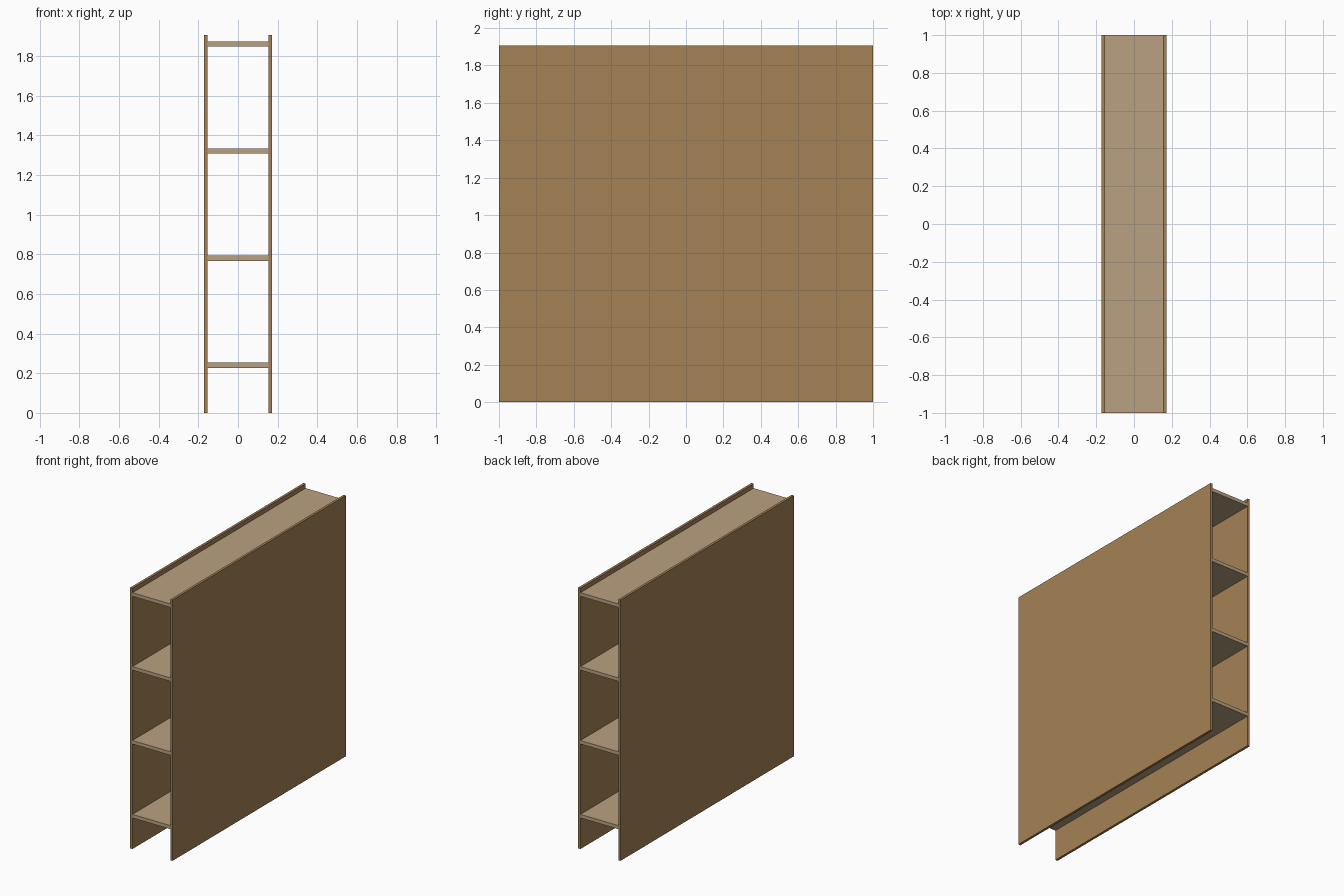
import bpy

if "Cube" in bpy.data.objects:
    bpy.data.objects.remove(bpy.data.objects["Cube"])

HALF_WIDTH = 0.171
PANEL = 0.018
HEIGHT = 1.906
SHELF = 0.026


def material(name, rgb):
    mat = bpy.data.materials.new(name)
    mat.diffuse_color = (*[(c / 255) ** 2.2 for c in rgb], 1)
    mat.use_nodes = True
    mat.node_tree.nodes["Principled BSDF"].inputs["Base Color"].default_value = mat.diffuse_color
    return mat


def box(name, centre, size, mat):
    bpy.ops.mesh.primitive_cube_add(size=1, location=centre)
    obj = bpy.context.object
    obj.name = name
    obj.scale = size
    bpy.ops.object.transform_apply(location=False, rotation=False, scale=True)
    obj.data.materials.append(mat)
    return obj


side_wood = material("side_wood", (163, 128, 85))
shelf_wood = material("shelf_wood", (184, 160, 128))

# Two tall side panels
for name, side in (("left_panel", -1), ("right_panel", 1)):
    box(name, (side * (HALF_WIDTH - PANEL / 2), 0, HEIGHT / 2),
        (PANEL, 2, HEIGHT), side_wood)

# Four evenly spaced shelves between the panels
for i in range(4):
    box(f"shelf_{i + 1}", (0, 0, 0.24 + 0.54 * i),
        (2 * (HALF_WIDTH - PANEL), 2, SHELF), shelf_wood)
